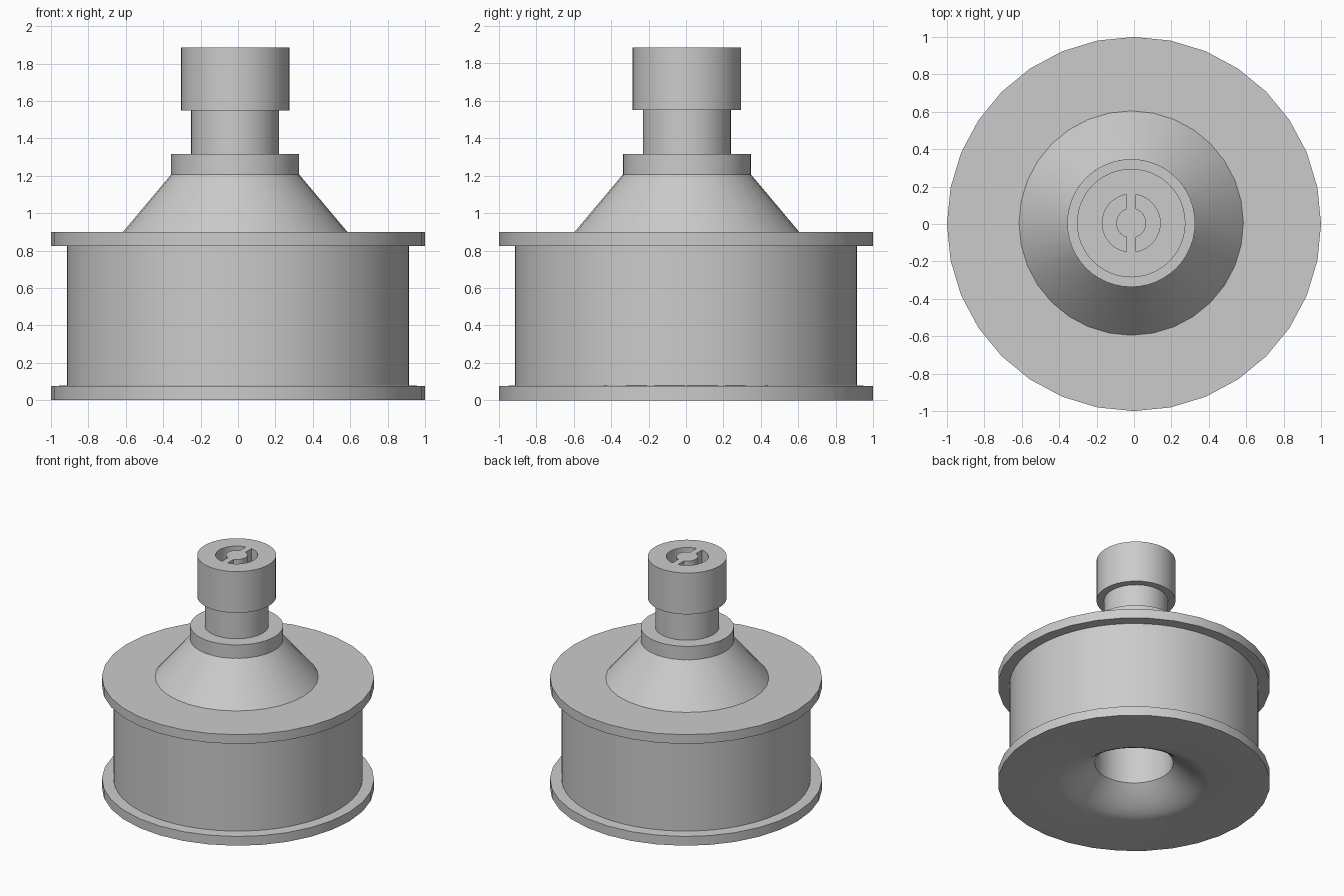
import bpy
import bmesh
from math import cos, sin, pi, asin, radians
from mathutils import Matrix

if "Cube" in bpy.data.objects:
    bpy.data.objects.remove(bpy.data.objects["Cube"], do_unlink=True)

grey = bpy.data.materials.new("plain grey")
grey.use_nodes = True
colour = (0.6, 0.6, 0.6, 1)
grey.diffuse_color = colour
grey.node_tree.nodes["Principled BSDF"].inputs["Base Color"].default_value = colour

AXIS_X, AXIS_Y = -0.015, 0.005   # the upper stem sits slightly off centre


def finish(name, bm):
    bmesh.ops.remove_doubles(bm, verts=bm.verts, dist=0.0001)
    bmesh.ops.recalc_face_normals(bm, faces=bm.faces)
    mesh = bpy.data.meshes.new(name)
    bm.to_mesh(mesh)
    bm.free()
    mesh.materials.append(grey)
    obj = bpy.data.objects.new(name, mesh)
    bpy.context.collection.objects.link(obj)
    return obj


def smooth(obj):
    bpy.ops.object.select_all(action="DESELECT")
    obj.select_set(True)
    bpy.context.view_layer.objects.active = obj
    bpy.ops.object.shade_smooth_by_angle(angle=radians(30))


def lathe(name, profile, sides=32, x=0, y=0):
    """Turn a closed (radius, height) outline around a vertical axis."""
    bm = bmesh.new()
    verts = [bm.verts.new((r, 0, z)) for r, z in profile]
    edges = [bm.edges.new((a, b)) for a, b in zip(verts, verts[1:])]
    if profile[0][0] > 0:
        edges.append(bm.edges.new((verts[-1], verts[0])))
    bmesh.ops.spin(bm, geom=verts + edges, cent=(0, 0, 0), axis=(0, 0, 1),
                   angle=2 * pi, steps=sides, use_merge=False)
    bmesh.ops.translate(bm, verts=bm.verts, vec=(x, y, 0))
    obj = finish(name, bm)
    smooth(obj)
    return obj


def stem_part(name, low, high, r_low, r_high, sides=48):
    return lathe(name, [(0, low), (r_low, low), (r_high, high), (0, high)],
                 sides, AXIS_X, AXIS_Y)


# Spool: bottom flange with a dished socket, drum and top flange
dish = [(0.288 + 0.272 * t, 0.167 * (1 - t) ** 1.6)
        for t in (i / 8 for i in range(9))]
lathe("bottom_flange", [(0, 0.8), (0.288, 0.8)] + dish
      + [(1, 0), (1, 0.075), (0.9, 0.08), (0.9, 0.82), (0, 0.82)])
lathe("drum", [(0.88, 0.07), (0.915, 0.07), (0.915, 0.83), (0.88, 0.83)], 64)
lathe("top_flange", [(0, 0.825), (1, 0.825), (1, 0.9), (0, 0.9)])

# Stem
stem_part("cone", 0.895, 1.207, 0.604, 0.342, 32)
stem_part("collar", 1.205, 1.315, 0.342, 0.342)
stem_part("neck", 1.31, 1.56, 0.235, 0.235)
knob = stem_part("knob", 1.55, 1.885, 0.29, 0.29)


# Two curved key slots sunk into the knob, separated by narrow bridges
def slot_cutter(side, inner=0.08, outer=0.155, gap=0.025, steps=16):
    outline = []
    for r, direction in ((inner, 1), (outer, -1)):
        limit = pi / 2 - asin(gap / r)
        for i in range(steps + 1):
            a = direction * limit * (2 * i / steps - 1)
            outline.append((side * r * cos(a) + AXIS_X, r * sin(a) + AXIS_Y, 1.785))
    bm = bmesh.new()
    face = bm.faces.new([bm.verts.new(p) for p in outline])
    top = bmesh.ops.extrude_face_region(bm, geom=[face])["geom"]
    bmesh.ops.translate(bm, vec=(0, 0, 0.2),
                        verts=[v for v in top if isinstance(v, bmesh.types.BMVert)])
    cutter = finish("slot_cutter", bm)
    cutter.hide_render = True
    return cutter


for side in (-1, 1):
    cutter = slot_cutter(side)
    cut = knob.modifiers.new("slot", "BOOLEAN")
    cut.operation = "DIFFERENCE"
    cut.solver = "EXACT"
    cut.object = cutter
    bpy.context.view_layer.objects.active = knob
    bpy.ops.object.modifier_apply(modifier=cut.name)
    bpy.data.objects.remove(cutter, do_unlink=True)
smooth(knob)
